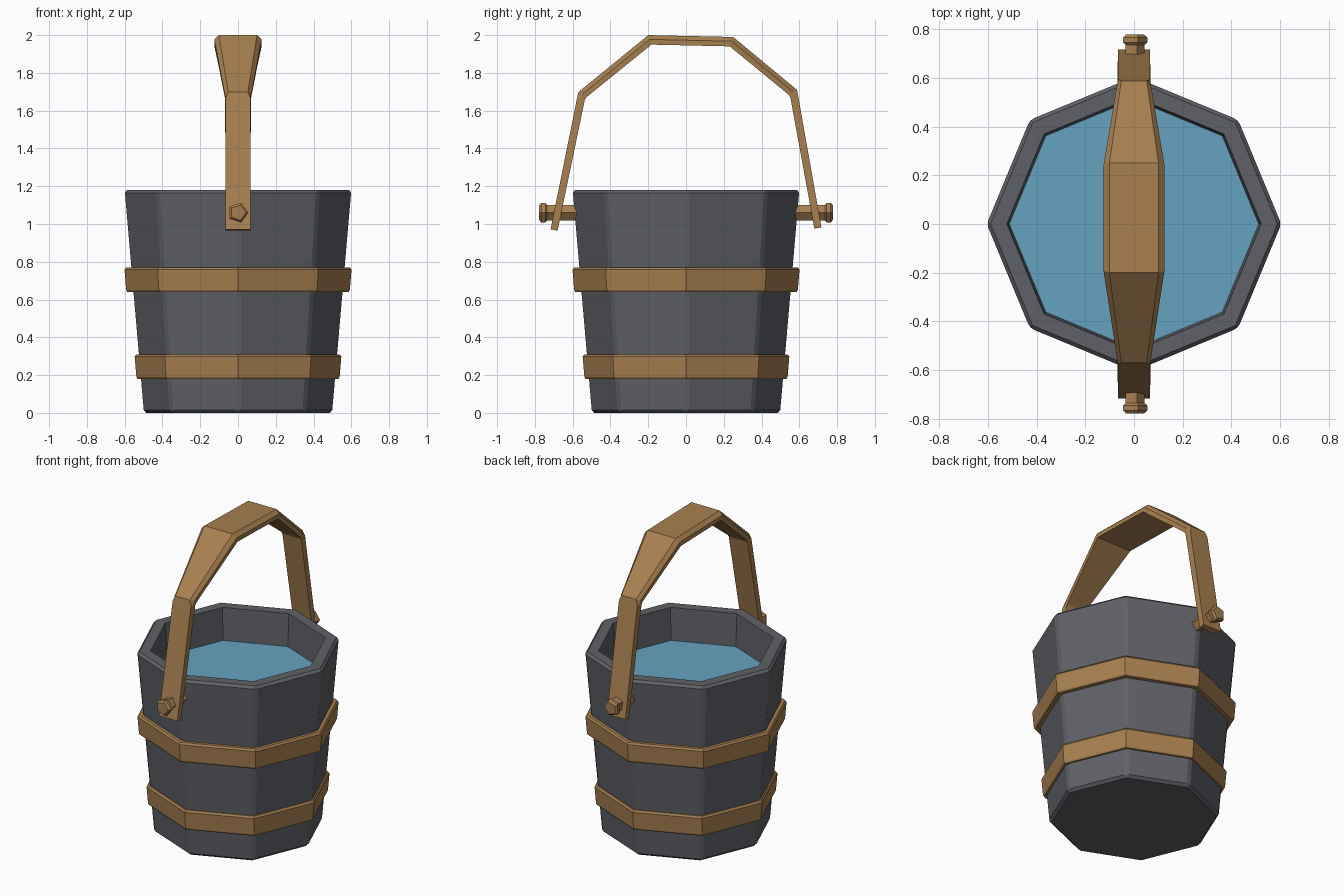
import bpy, bmesh
from math import sin, cos, pi
from mathutils import Vector

if "Cube" in bpy.data.objects:
    bpy.data.objects.remove(bpy.data.objects["Cube"])


def material(name, rgb):
    m = bpy.data.materials.new(name)
    m.diffuse_color = (*rgb, 1)
    m.use_nodes = True
    m.node_tree.nodes["Principled BSDF"].inputs["Base Color"].default_value = m.diffuse_color
    return m


GREY = material("dark_grey", (0.115, 0.12, 0.135))
WOOD = material("wood", (0.39, 0.215, 0.08))
BLUE = material("water_blue", (0.13, 0.36, 0.53))


def finish(name, bm, mat):
    bmesh.ops.recalc_face_normals(bm, faces=bm.faces)
    mesh = bpy.data.meshes.new(name)
    bm.to_mesh(mesh)
    bm.free()
    mesh.materials.append(mat)
    obj = bpy.data.objects.new(name, mesh)
    bpy.context.collection.objects.link(obj)
    return obj


def skin(rings, caps=False, closed=False):
    """Bridge rings of points with quads; returns the bmesh and its vertex rings."""
    bm = bmesh.new()
    rows = [[bm.verts.new(p) for p in ring] for ring in rings]
    n = len(rows[0])
    pairs = list(zip(rows, rows[1:])) + ([(rows[-1], rows[0])] if closed else [])
    for a, b in pairs:
        for i in range(n):
            j = (i + 1) % n
            bm.faces.new((a[i], a[j], b[j], b[i]))
    if caps:
        bm.faces.new(rows[0])
        bm.faces.new(rows[-1])
    return bm, rows


def circle(r, z, n=8):
    return [(r * cos(2 * pi * i / n), r * sin(2 * pi * i / n), z) for i in range(n)]


# Tapered octagonal bucket, outer edges chamfered
profile = [(0.504, 0), (0.606, 1.18), (0.522, 1.18), (0.47, 0.1)]
bm, rows = skin([circle(r, z) for r, z in profile], caps=True)
outer = set(rows[0] + rows[1])
edges = [e for e in bm.edges if e.verts[0] in outer and e.verts[1] in outer]
bmesh.ops.bevel(bm, geom=edges, offset=0.016, segments=1, affect='EDGES')
finish("bucket", bm, GREY)

# Water surface
bm = bmesh.new()
bm.faces.new([bm.verts.new(p) for p in circle(0.514, 0.97)])
finish("water", bm, BLUE)

# Two wooden hoops
for name, r, z in (("lower_hoop", 0.538, 0.18), ("upper_hoop", 0.592, 0.64)):
    h = 0.13
    prof = [(r - 0.06, z), (r - 0.006, z), (r, z + 0.01),
            (r + 0.009, z + h - 0.012), (r, z + h), (r - 0.06, z + h)]
    bm, _ = skin([circle(a, b) for a, b in prof], closed=True)
    finish(name, bm, WOOD)

# Bent handle: outer path (y, z, half width, chamfer, thickness)
path = [(-0.717, 0.972, 0.066, 0, 0.038), (-0.577, 1.665, 0.068, 0.002, 0.042),
        (-0.57, 1.698, 0.07, 0.018, 0.048), (-0.20, 2.0, 0.125, 0.024, 0.05),
        (0.25, 1.99, 0.125, 0.024, 0.05), (0.588, 1.71, 0.07, 0.018, 0.048),
        (0.594, 1.677, 0.068, 0.002, 0.042), (0.717, 0.982, 0.066, 0, 0.038)]
pts = [Vector(p[:2]) for p in path]
rings = []
for i, (y, z, w, c, t) in enumerate(path):
    d0 = (pts[i] - pts[i - 1]).normalized() if i else (pts[1] - pts[0]).normalized()
    d1 = (pts[i + 1] - pts[i]).normalized() if i < len(pts) - 1 else d0
    d = (d0 + d1).normalized()
    inward = Vector((d.y, -d.x)) * t / d.dot(d1)
    section = [(w - c, 0), (w, 0.45), (w, 1), (-w, 1), (-w, 0.45), (c - w, 0)]
    rings.append([(x, y + inward.x * k, z + inward.y * k) for x, k in section])
bm, _ = skin(rings, caps=True)
finish("handle", bm, WOOD)

# Five-sided pegs with chamfered heads
peg = [(0.043, 0.55), (0.043, 0.735), (0.055, 0.745), (0.055, 0.765), (0.042, 0.777)]
for name, side in (("front_peg", -1), ("back_peg", 1)):
    rings = [[(x, side * y, 1.06 + s) for x, s, _ in circle(r, 0, 5)] for r, y in peg]
    bm, _ = skin(rings, caps=True)
    finish(name, bm, WOOD)
